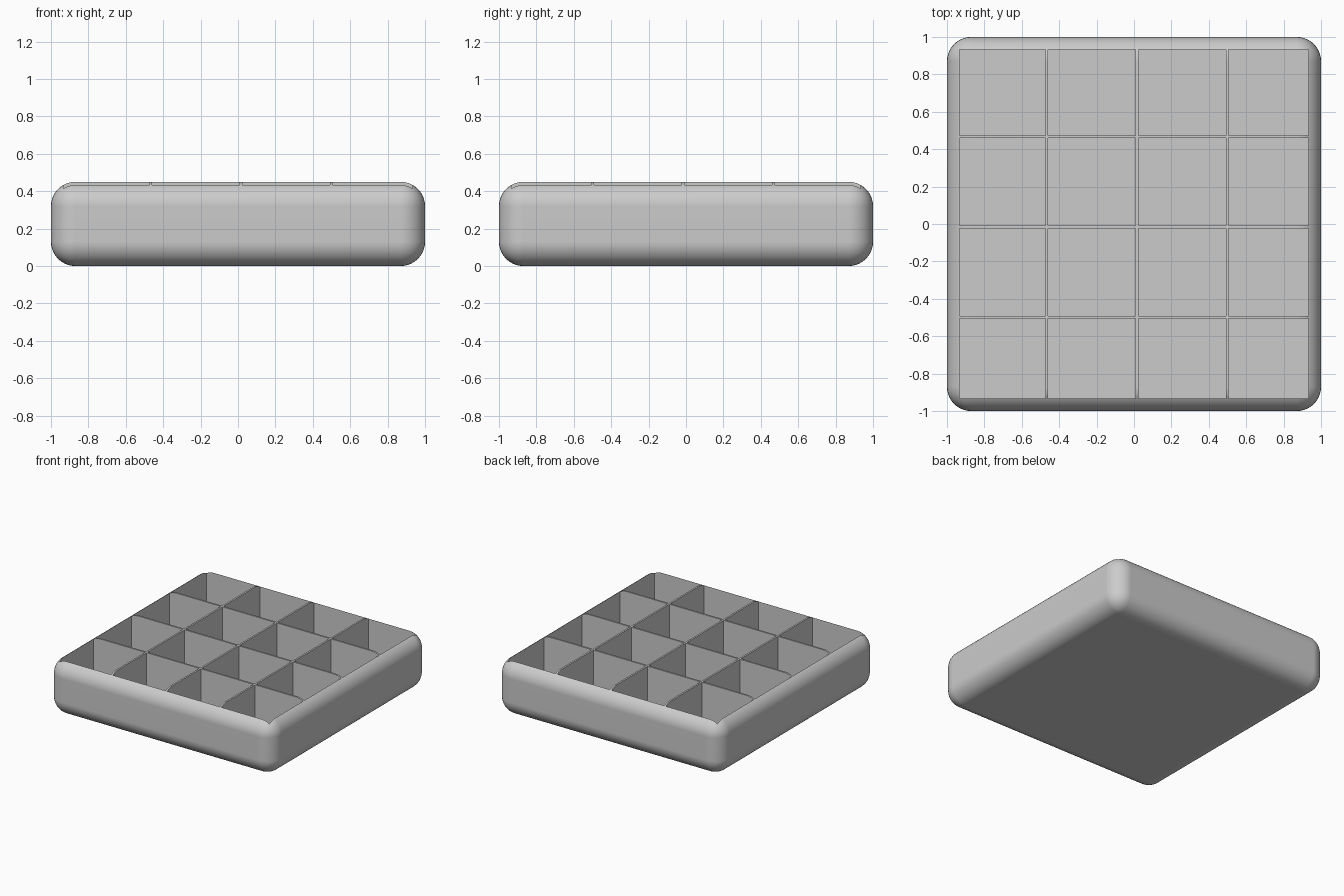
import bpy
import math

if "Cube" in bpy.data.objects:
    bpy.data.objects.remove(bpy.data.objects["Cube"], do_unlink=True)

HEIGHT = 0.45
RADIUS = 0.13
INNER = 0.934        # half width of the hollowed area
FLOOR = 0.07
DIVIDER = 0.014
PITCH = 0.483        # spacing of the dividers
CELLS = 4


def box(name, low, high):
    size = [b - a for a, b in zip(low, high)]
    centre = [(a + b) / 2 for a, b in zip(low, high)]
    bpy.ops.mesh.primitive_cube_add(size=1, location=centre)
    obj = bpy.context.object
    obj.name = name
    obj.scale = size
    bpy.ops.object.transform_apply(location=True, rotation=False, scale=True)
    return obj


def cell_spans():
    # Three equal-pitch cells, with the last one slightly narrower
    first = -INNER / 2
    dividers = [first + i * PITCH for i in range(CELLS - 1)]
    starts = [-INNER] + [d + DIVIDER / 2 for d in dividers]
    ends = [d - DIVIDER / 2 for d in dividers] + [INNER]
    return list(zip(starts, ends))


# Plain grey material
grey = bpy.data.materials.new("grey")
colour = (0.6, 0.6, 0.6, 1)
grey.diffuse_color = colour
grey.use_nodes = True
grey.node_tree.nodes["Principled BSDF"].inputs["Base Color"].default_value = colour

# Rounded solid body
tray = box("divided_tray", (-1, -1, 0), (1, 1, HEIGHT))
tray.data.materials.append(grey)
bevel = tray.modifiers.new("rounding", "BEVEL")
bevel.width = RADIUS
bevel.segments = 10
bpy.ops.object.modifier_apply(modifier=bevel.name)

# Grid of compartment cutters; the rows run from the back to the front
cutters = []
for x0, x1 in cell_spans():
    for y0, y1 in cell_spans():
        cutters.append(box("compartment_cutter", (x0, -y1, FLOOR), (x1, -y0, HEIGHT + 0.2)))
bpy.ops.object.select_all(action="DESELECT")
for cutter in cutters:
    cutter.select_set(True)
bpy.context.view_layer.objects.active = cutters[0]
bpy.ops.object.join()
cutter = bpy.context.object
cutter.data.materials.append(grey)
cutter.hide_render = True

# Hollow out the compartments, leaving thin dividers
bpy.ops.object.select_all(action="DESELECT")
tray.select_set(True)
bpy.context.view_layer.objects.active = tray
cut = tray.modifiers.new("compartments", "BOOLEAN")
cut.operation = "DIFFERENCE"
cut.solver = "EXACT"
cut.object = cutter
bpy.ops.object.modifier_apply(modifier=cut.name)
bpy.data.objects.remove(cutter, do_unlink=True)

# Smooth rounding with crisp compartment edges
bpy.ops.object.shade_smooth_by_angle(angle=math.radians(30))
normals = tray.modifiers.new("flat_panels", "WEIGHTED_NORMAL")
normals.keep_sharp = True
